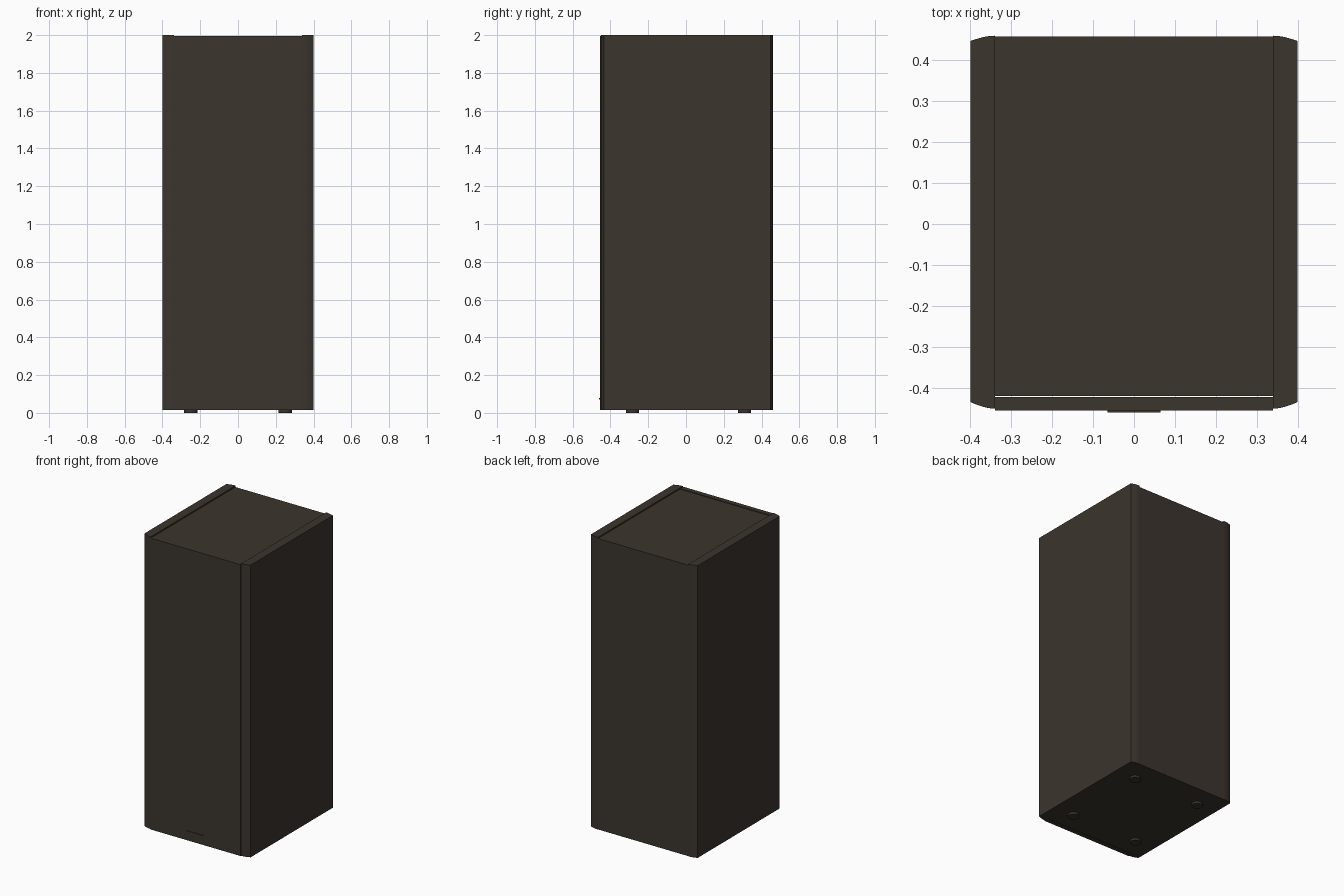
import bpy, bmesh, math

if "Cube" in bpy.data.objects:
    bpy.data.objects.remove(bpy.data.objects["Cube"])

def material(name, rgb):
    m = bpy.data.materials.new(name)
    m.diffuse_color = (*rgb, 1)
    m.use_nodes = True
    m.node_tree.nodes["Principled BSDF"].inputs["Base Color"].default_value = m.diffuse_color
    return m

BROWN = material("dark brown", (0.045, 0.035, 0.027))

def prism(name, outline, z0, z1):
    """Extrude a counter-clockwise outline in plan from z0 to z1."""
    bm = bmesh.new()
    face = bm.faces.new([bm.verts.new((x, y, z0)) for x, y in outline])
    top = bmesh.ops.extrude_face_region(bm, geom=[face])["geom"]
    for v in top:
        if isinstance(v, bmesh.types.BMVert):
            v.co.z = z1
    bmesh.ops.recalc_face_normals(bm, faces=bm.faces)
    me = bpy.data.meshes.new(name)
    bm.to_mesh(me)
    bm.free()
    me.materials.append(BROWN)
    ob = bpy.data.objects.new(name, me)
    bpy.context.collection.objects.link(ob)
    return ob

def box(name, x, y0, y1, z0, z1):
    return prism(name, [(-x, y0), (x, y0), (x, y1), (-x, y1)], z0, z1)

BASE = 0.014

# Cabinet core, slightly lower than the side walls
box("cabinet_core", 0.34, -0.42, 0.458, BASE, 1.991)

# Side walls with gently curved front and back edges
def arc(y_side, y_inner, steps=6):
    pts = []
    for i in range(steps + 1):
        t = i / steps
        pts.append((0.40 - 0.06 * t, y_side + (y_inner - y_side) * math.sin(t * math.pi / 2)))
    return pts

profile = arc(-0.435, -0.451)[::-1] + arc(0.447, 0.46)
for side, s in (("right", 1), ("left", -1)):
    wall = prism(side + "_wall", [(s * x, y) for x, y in profile], BASE, 2.0)
    bpy.context.view_layer.objects.active = wall
    wall.select_set(True)
    bpy.ops.object.shade_smooth_by_angle(angle=math.radians(20))
    wall.select_set(False)

# Front grille panel, with a narrow seam behind it
box("front_panel", 0.339, -0.456, -0.423, BASE, 1.994)

# Plain thin plate low on the front
box("front_plate", 0.065, -0.46, -0.455, 0.072, 0.08)

# Four round feet
for row, y in (("front", -0.283), ("back", 0.31)):
    for side, x in (("left", -0.25), ("right", 0.25)):
        ring = [(x + 0.035 * math.cos(a * math.pi / 12), y + 0.035 * math.sin(a * math.pi / 12))
                for a in range(24)]
        prism(f"{row}_{side}_foot", ring, 0, BASE + 0.001)
